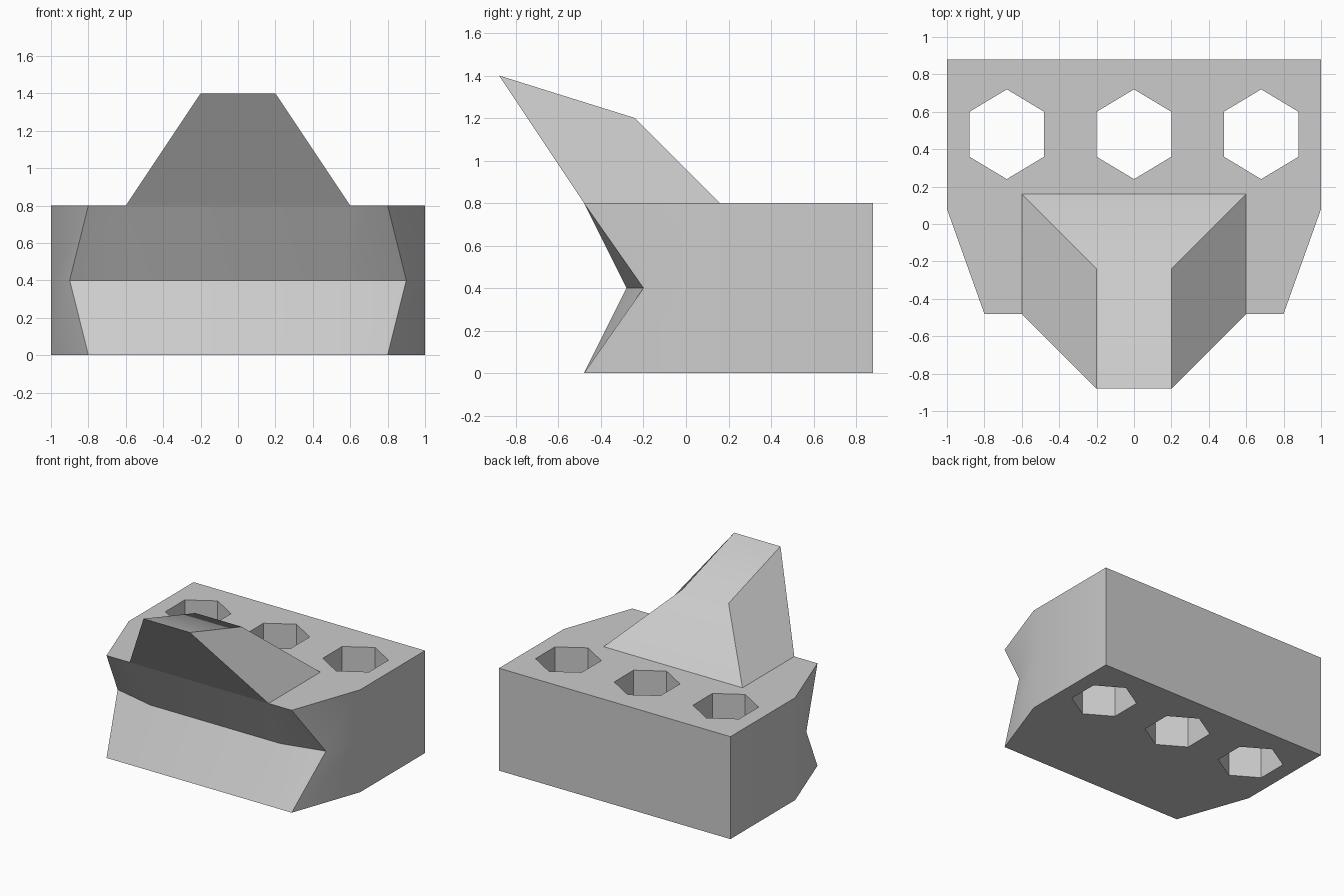
import bpy
import bmesh
import math

cube = bpy.data.objects.get("Cube")
if cube:
    bpy.data.objects.remove(cube, do_unlink=True)

grey = bpy.data.materials.new("plain grey")
grey.use_nodes = True
colour = (0.6, 0.6, 0.6, 1)
grey.diffuse_color = colour
grey.node_tree.nodes["Principled BSDF"].inputs["Base Color"].default_value = colour


def loft(name, rings, cap_start=True):
    """Skin a stack of matching point rings and cap the ends."""
    bm = bmesh.new()
    loops = [[bm.verts.new(p) for p in ring] for ring in rings]
    for low, high in zip(loops, loops[1:]):
        for i in range(len(low)):
            j = (i + 1) % len(low)
            bm.faces.new((low[i], low[j], high[j], high[i]))
    if cap_start:
        bm.faces.new(loops[0][::-1])
    bm.faces.new(loops[-1])
    bmesh.ops.recalc_face_normals(bm, faces=bm.faces)
    mesh = bpy.data.meshes.new(name)
    bm.to_mesh(mesh)
    bm.free()
    mesh.materials.append(grey)
    obj = bpy.data.objects.new(name, mesh)
    bpy.context.collection.objects.link(obj)
    return obj


def mirrored(half, z):
    """Close a right-hand outline with its mirror image."""
    return [(x, y, z) for x, y in half] + [(-x, y, z) for x, y in reversed(half)]


def smooth(obj):
    bpy.ops.object.select_all(action="DESELECT")
    obj.select_set(True)
    bpy.context.view_layer.objects.active = obj
    bpy.ops.object.shade_smooth_by_angle(angle=math.radians(30))


# Block with a tapered front and a notch running across it
outer = [(0.6, -0.48), (0.8, -0.48), (1, 0.08), (1, 0.88)]
waist = [(0.56, -0.28), (0.9, -0.2), (1, 0.08), (1, 0.88)]
block = loft("block", [mirrored(outer, 0), mirrored(waist, 0.4), mirrored(outer, 0.8)])

# Three hexagonal holes right through the block
for n, cx in enumerate((-0.68, 0, 0.68)):
    hexagon = [(cx + 0.2 * math.sin(a) / math.sin(math.pi / 3), 0.48 + 0.24 * math.cos(a))
               for a in (k * math.pi / 3 for k in range(6))]
    cutter = loft("hole_cutter_%d" % n, [[(x, y, z) for x, y in hexagon] for z in (-0.2, 1)])
    cut = block.modifiers.new("hole", "BOOLEAN")
    cut.object = cutter
    cut.operation = "DIFFERENCE"
    cut.solver = "EXACT"
    bpy.ops.object.select_all(action="DESELECT")
    block.select_set(True)
    bpy.context.view_layer.objects.active = block
    bpy.ops.object.modifier_apply(modifier=cut.name)
    bpy.data.objects.remove(cutter, do_unlink=True)
smooth(block)

# Forward-leaning horn with a sloping top
base = mirrored([(0.6, -0.48), (0.6, 0.16)], 0.8)
top = [(0.2, -0.88, 1.4), (0.2, -0.24, 1.2), (-0.2, -0.24, 1.2), (-0.2, -0.88, 1.4)]
horn = loft("horn", [base, top], cap_start=False)
smooth(horn)
